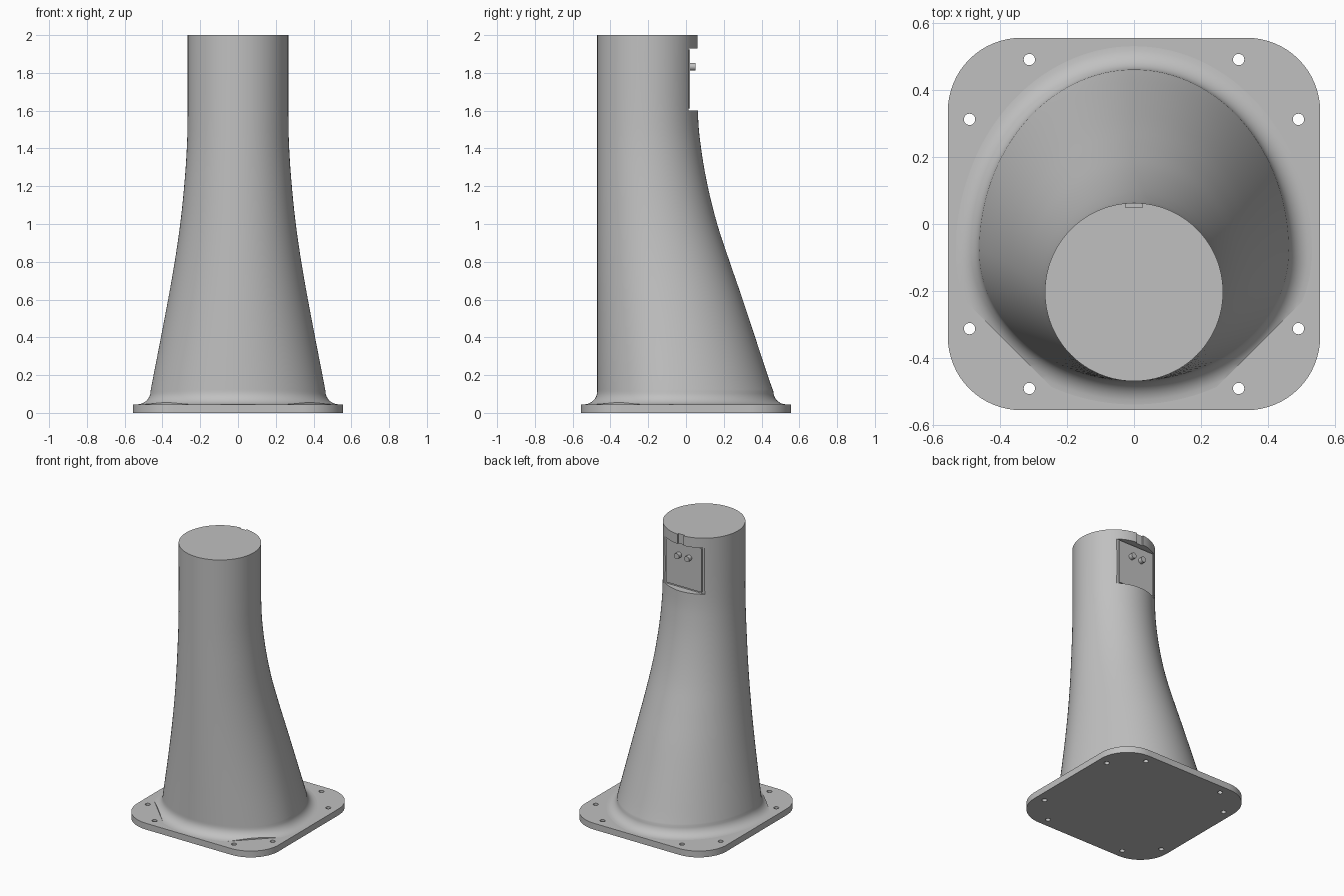
import bpy
import bmesh
from math import sin, cos, pi, radians, sqrt
from mathutils import Matrix

old = bpy.data.objects.get("Cube")
if old:
    bpy.data.objects.remove(old, do_unlink=True)

grey = bpy.data.materials.new("light grey")
grey.use_nodes = True
grey.diffuse_color = (0.53, 0.53, 0.53, 1)
grey.node_tree.nodes["Principled BSDF"].inputs["Base Color"].default_value = (0.53, 0.53, 0.53, 1)

SEGMENTS = 128
FRONT = -0.47          # the front line of the column is vertical
PLATE_TOP = 0.045
FILLET = 0.07


def make_object(name, bm):
    bmesh.ops.recalc_face_normals(bm, faces=bm.faces)
    mesh = bpy.data.meshes.new(name)
    bm.to_mesh(mesh)
    bm.free()
    mesh.materials.append(grey)
    obj = bpy.data.objects.new(name, mesh)
    bpy.context.collection.objects.link(obj)
    return obj


def box(name, centre, size, turn=0):
    bm = bmesh.new()
    place = Matrix.Translation(centre) @ Matrix.Rotation(turn, 4, "Z") @ Matrix.Diagonal((*size, 1))
    bmesh.ops.create_cube(bm, size=1, matrix=place)
    return make_object(name, bm)


def cylinder(name, centre, radius, depth, tilt=0):
    bm = bmesh.new()
    place = Matrix.Translation(centre) @ Matrix.Rotation(tilt, 4, "X")
    bmesh.ops.create_cone(bm, cap_ends=True, segments=32, radius1=radius,
                          radius2=radius, depth=depth, matrix=place)
    return make_object(name, bm)


def activate(obj):
    bpy.ops.object.select_all(action="DESELECT")
    obj.select_set(True)
    bpy.context.view_layer.objects.active = obj


def cut(obj, cutters):
    activate(obj)
    for cutter in cutters:
        cutter.hide_render = True
        mod = obj.modifiers.new("cut", "BOOLEAN")
        mod.operation = "DIFFERENCE"
        mod.solver = "EXACT"
        mod.object = cutter
        bpy.ops.object.modifier_apply(modifier=mod.name)
        bpy.data.objects.remove(cutter, do_unlink=True)


def smooth(obj, angle=30):
    activate(obj)
    bpy.ops.object.shade_smooth_by_angle(angle=radians(angle))


def spline(points, steps):
    """Smooth curve through the points."""
    out = []
    for i in range(len(points) - 1):
        p0, p1 = points[max(i - 1, 0)], points[i]
        p2, p3 = points[i + 1], points[min(i + 2, len(points) - 1)]
        for s in range(steps):
            t = s / steps
            out.append([b + 0.5 * t * (c - a + t * (2 * a - 5 * b + 4 * c - d + t * (3 * (b - c) + d - a)))
                        for a, b, c, d in zip(p0, p1, p2, p3)])
    return out + [list(points[-1])]


# Base plate with round corners and eight bolt holes
base = box("base_plate", (0, 0, PLATE_TOP / 2), (1.114, 1.114, PLATE_TOP))
bm = bmesh.new()
bm.from_mesh(base.data)
upright = [e for e in bm.edges if abs(e.verts[0].co.z - e.verts[1].co.z) > 0.01]
bmesh.ops.bevel(bm, geom=upright, offset=0.22, offset_type="OFFSET", segments=16,
                profile=0.5, affect="EDGES")
bm.to_mesh(base.data)
bm.free()
holes = [cylinder("hole_cutter", (sx * x, sy * y, 0), 0.017, 0.2)
         for x, y in ((0.313, 0.492), (0.492, 0.313)) for sx in (-1, 1) for sy in (-1, 1)]
cut(base, holes)
smooth(base)

# Column sections: height, half width, back edge, depth of widest point
sections = [
    (0.115, 0.463, 0.462, -0.08), (0.2, 0.447, 0.432, -0.085),
    (0.4, 0.408, 0.366, -0.1), (0.6, 0.370, 0.300, -0.12),
    (0.8, 0.335, 0.231, -0.145), (1.0, 0.306, 0.165, -0.17),
    (1.2, 0.285, 0.115, -0.19), (1.4, 0.271, 0.080, -0.2),
    (1.6, 0.2665, 0.063, -0.2035), (2.0, 0.2665, 0.063, -0.2035),
]
# Fillet rings spread outward towards the plate, starting just inside it
rings = [(PLATE_TOP - 0.01, 0.463, 0.462, -0.08, FILLET)]
for k in range(9):
    a = k / 8 * pi / 2
    rings.append((PLATE_TOP + FILLET * (1 - cos(a)), 0.463, 0.462, -0.08, FILLET * (1 - sin(a))))
rings += [(*r, 0) for r in spline(sections, 5)[1:]]

bm = bmesh.new()
loops = []
for z, width, back, mid, grow in rings:
    loop = []
    for i in range(SEGMENTS):
        a = 2 * pi * i / SEGMENTS
        reach = (back - mid if sin(a) > 0 else mid - FRONT) + grow
        loop.append(bm.verts.new(((width + grow) * cos(a), mid + reach * sin(a), z)))
    loops.append(loop)
for low, high in zip(loops, loops[1:]):
    for i in range(SEGMENTS):
        j = (i + 1) % SEGMENTS
        bm.faces.new((low[i], low[j], high[j], high[i]))
bm.faces.new(loops[0][::-1])
bm.faces.new(loops[-1])
column = make_object("column", bm)

# Flats for the front bolts, the hatch recess and the slot above it
corner = 0.735 / sqrt(2) + 0.2
cutters = [box("flat_cutter", (s * corner / sqrt(2), -corner / sqrt(2), 0.1), (0.4, 0.8, 0.3), -s * pi / 4)
           for s in (-1, 1)]
cutters.append(box("recess_cutter", (0, 0.162, 1.765), (0.6, 0.3, 0.33)))
cutters.append(box("slot_cutter", (0, 0.15, 1.98), (0.05, 0.2, 0.12)))
cut(column, cutters)
smooth(column)

# Hatch with its two knobs
box("hatch", (0, 0.008, 1.767), (0.276, 0.024, 0.312))
for side, x in (("right", -0.04), ("left", 0.04)):
    smooth(cylinder(side + "_knob", (x, 0.03, 1.833), 0.02, 0.04, pi / 2), 40)
